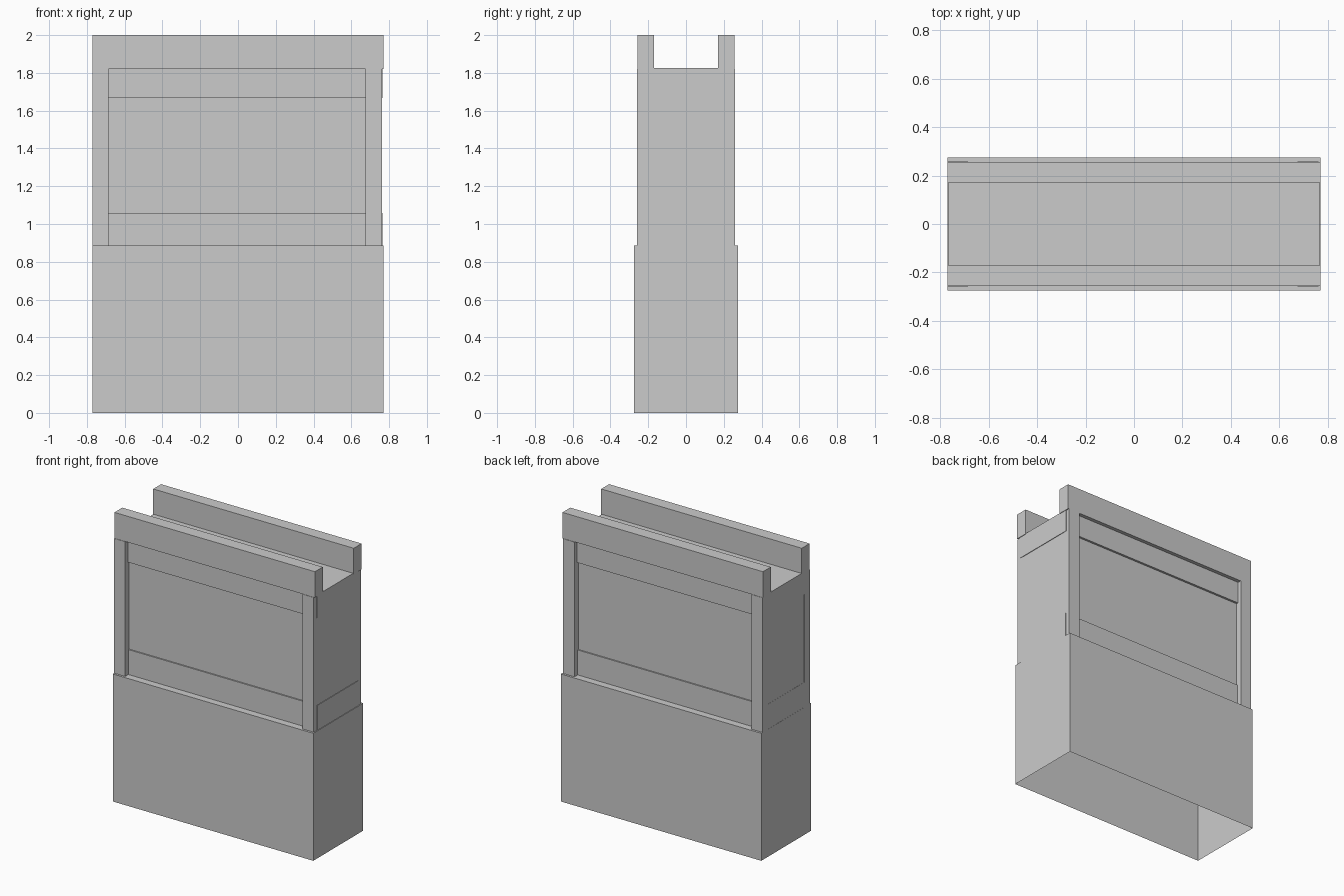
import bpy, bmesh
from mathutils import Vector

if "Cube" in bpy.data.objects:
    bpy.data.objects.remove(bpy.data.objects["Cube"])


def box(name, lo, hi, open_bottom=False):
    """Box between two corners, optionally without its bottom face."""
    lo, hi = Vector(lo), Vector(hi)
    bm = bmesh.new()
    bmesh.ops.create_cube(bm, size=1)
    for v in bm.verts:
        v.co = Vector([(lo[i] + hi[i]) / 2 + v.co[i] * (hi[i] - lo[i]) for i in range(3)])
    bm.normal_update()
    if open_bottom:
        bottom = [f for f in bm.faces if f.normal.z < -0.9]
        bmesh.ops.delete(bm, geom=bottom, context='FACES_ONLY')
    mesh = bpy.data.meshes.new(name)
    bm.to_mesh(mesh)
    bm.free()
    obj = bpy.data.objects.new(name, mesh)
    bpy.context.collection.objects.link(obj)
    return obj


def mirror_y(obj):
    """Repeat a front part on the back."""
    obj.modifiers.new("mirror_to_back", 'MIRROR').use_axis = (False, True, False)


BASE_TOP, BODY_TOP = 0.885, 1.825

# Hollow base, open underneath
box("base", (-0.77, -0.274, 0), (0.77, 0.274, BASE_TOP), open_bottom=True)

# Recessed main panel and the bands above and below it
box("centre_panel", (-0.768, -0.215, BASE_TOP), (0.762, 0.215, 1.75))
box("lower_band", (-0.769, -0.224, BASE_TOP), (0.766, 0.224, 1.058))
box("upper_band", (-0.769, -0.23, 1.667), (0.766, 0.23, BODY_TOP))

# Corner posts, front and back
for side, x0, x1 in (("left", -0.77, -0.685), ("right", 0.675, 0.763)):
    mirror_y(box(side + "_post", (x0, -0.259, BASE_TOP), (x1, -0.20, 1.82)))

# Top rails forming the open trough
mirror_y(box("top_rail", (-0.77, -0.256, 1.82), (0.77, -0.17, 2.0)))
